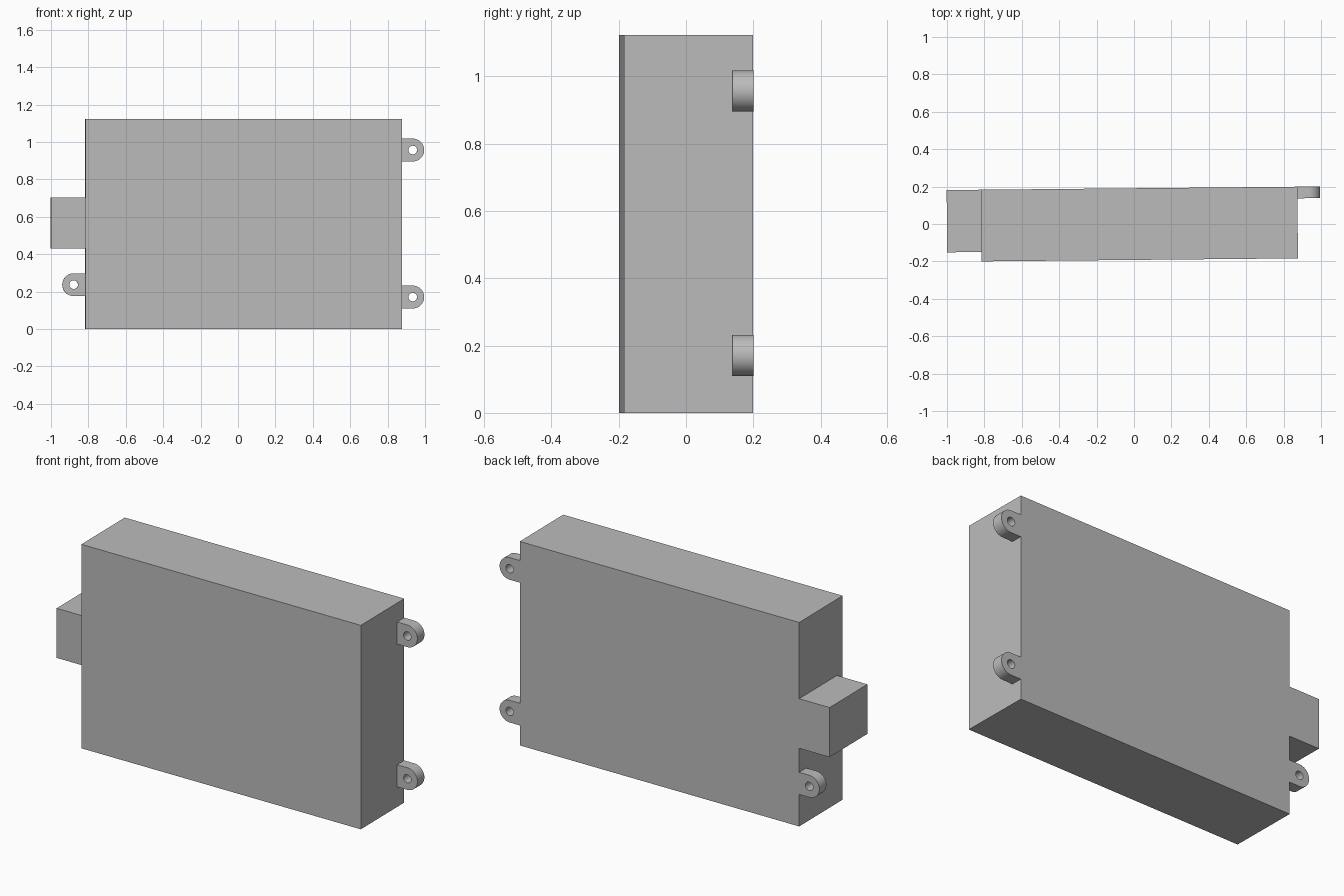
import bpy
import bmesh
from math import cos, sin, tau
from mathutils import Matrix

cube = bpy.data.objects.get("Cube")
if cube:
    bpy.data.objects.remove(cube, do_unlink=True)

grey = bpy.data.materials.new("plain_grey")
grey.use_nodes = True
colour = (0.5, 0.5, 0.5, 1)
grey.diffuse_color = colour
grey.node_tree.nodes["Principled BSDF"].inputs["Base Color"].default_value = colour

# The whole unit is turned very slightly about the vertical axis
TURN = Matrix.Rotation(0.0095, 4, "Z")
LEFT, RIGHT = 0.875, -0.816
FRONT, BACK = -0.192, 0.191
HEIGHT = 1.123


def finish(name, bm):
    bmesh.ops.recalc_face_normals(bm, faces=bm.faces)
    bm.transform(TURN)
    mesh = bpy.data.meshes.new(name)
    bm.to_mesh(mesh)
    bm.free()
    mesh.materials.append(grey)
    obj = bpy.data.objects.new(name, mesh)
    bpy.context.collection.objects.link(obj)
    return obj


def box(name, low, high):
    bm = bmesh.new()
    bmesh.ops.create_cube(bm, size=1)
    for v in bm.verts:
        v.co = [l if c < 0 else h for c, l, h in zip(v.co, low, high)]
    return finish(name, bm)


def lug(name, side_x, direction, z, radius=0.061, hole=0.023, thick=0.062, steps=48):
    """Tab with a square root, a rounded end and a through hole."""
    bm = bmesh.new()
    rings = []
    for y, inner in ((BACK, True), (BACK, False), (BACK - thick, False), (BACK - thick, True)):
        ring = []
        for i in range(steps):
            c, s = cos(tau * i / steps), sin(tau * i / steps)
            reach = hole if inner else radius
            if not inner and c < -1e-6:
                reach = radius / max(abs(c), abs(s))
            ring.append(bm.verts.new((side_x + direction * (radius + reach * c), y, z + reach * s)))
        rings.append(ring)
    for a, b in zip(rings, rings[1:] + rings[:1]):
        for i in range(steps):
            j = (i + 1) % steps
            bm.faces.new((a[i], a[j], b[j], b[i]))
    obj = finish(name, bm)
    bpy.ops.object.select_all(action="DESELECT")
    obj.select_set(True)
    bpy.context.view_layer.objects.active = obj
    bpy.ops.object.shade_smooth_by_angle(angle=0.5)


# Main housing and the connector block on its right side
box("housing", (RIGHT, FRONT, 0), (LEFT, BACK, HEIGHT))
box("connector_block", (-1.0, -0.142, 0.43), (RIGHT, BACK, 0.703))

# Mounting lugs, flush with the back
lug("upper_left_lug", LEFT, 1, 0.957)
lug("lower_left_lug", LEFT, 1, 0.171)
lug("right_lug", RIGHT, -1, 0.237)
